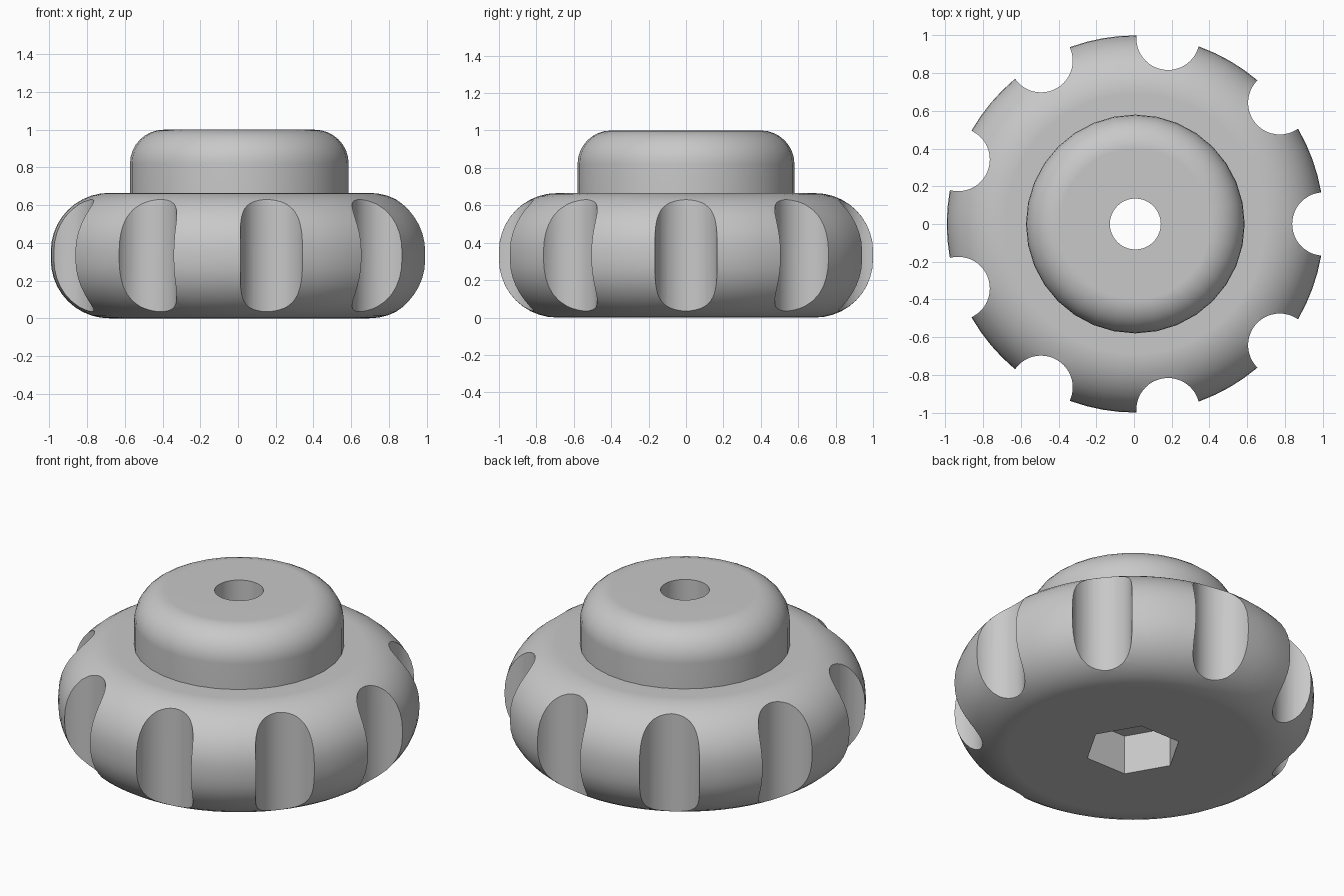
import bpy
import bmesh
from math import sin, cos, pi, tau, radians
from mathutils import Vector, Matrix

old = bpy.data.objects.get("Cube")
if old:
    bpy.data.objects.remove(old, do_unlink=True)

CENTRE_X = 0.007      # the uneven rim places the axis slightly off centre
RIM_R, RIM_H, RIM_FILLET = 1.0, 0.665, 0.31
HUB_R, HUB_TOP, HUB_FILLET = 0.58, 1.0, 0.18
GRIPS, GRIP_R = 9, 0.168

grey = bpy.data.materials.new("plain grey")
grey.use_nodes = True
colour = (0.58, 0.58, 0.58, 1)
grey.diffuse_color = colour
grey.node_tree.nodes["Principled BSDF"].inputs["Base Color"].default_value = colour


def finish(bm, name):
    bmesh.ops.recalc_face_normals(bm, faces=bm.faces)
    mesh = bpy.data.meshes.new(name)
    bm.to_mesh(mesh)
    bm.free()
    obj = bpy.data.objects.new(name, mesh)
    obj.data.materials.append(grey)
    bpy.context.collection.objects.link(obj)
    return obj


def arc(r, z, radius, start, end, steps=10):
    angles = [start + (end - start) * i / steps for i in range(steps + 1)]
    return [(r + radius * cos(a), z + radius * sin(a)) for a in angles]


def lathe(name, profile, steps):
    bm = bmesh.new()
    verts = [bm.verts.new((r, 0, z)) for r, z in profile]
    edges = [bm.edges.new(pair) for pair in zip(verts, verts[1:])]
    bmesh.ops.spin(bm, geom=verts + edges, cent=(0, 0, 0), axis=(0, 0, 1),
                   angle=tau, steps=steps)
    bmesh.ops.remove_doubles(bm, verts=bm.verts, dist=0.0001)
    # Merge the end fans into single flat caps
    bmesh.ops.dissolve_limit(bm, angle_limit=radians(0.1),
                             verts=bm.verts, edges=bm.edges)
    return finish(bm, name)


def prism(name, sides, radius, bottom, top, centres=((0, 0),)):
    bm = bmesh.new()
    for x, y in centres:
        ring = [bm.verts.new((x + radius * cos(tau * i / sides),
                              y + radius * sin(tau * i / sides), bottom))
                for i in range(sides)]
        base = bm.faces.new(ring)
        up = bmesh.ops.extrude_face_region(bm, geom=[base])["geom"]
        bmesh.ops.translate(bm, vec=Vector((0, 0, top - bottom)),
                            verts=[g for g in up if isinstance(g, bmesh.types.BMVert)])
    return finish(bm, name)


def combine(target, tool, operation):
    tool.hide_render = True
    mod = target.modifiers.new(tool.name, "BOOLEAN")
    mod.operation, mod.object, mod.solver = operation, tool, "EXACT"
    bpy.ops.object.select_all(action="DESELECT")
    bpy.context.view_layer.objects.active = target
    target.select_set(True)
    bpy.ops.object.modifier_apply(modifier=mod.name)
    bpy.data.objects.remove(tool, do_unlink=True)


# Rounded hand wheel
inner = RIM_R - RIM_FILLET
knob = lathe("knob", [(0, 0)]
             + arc(inner, RIM_FILLET, RIM_FILLET, -pi / 2, 0)
             + arc(inner, RIM_H - RIM_FILLET, RIM_FILLET, 0, pi / 2)
             + [(0, RIM_H)], 72)

# Raised hub with a filleted top edge
hub = lathe("hub", [(0, 0.4), (HUB_R, 0.4)]
            + arc(HUB_R - HUB_FILLET, HUB_TOP - HUB_FILLET, HUB_FILLET, 0, pi / 2, 8)
            + [(0, HUB_TOP)], 32)
combine(knob, hub, "UNION")

# Finger grips around the rim
spots = [(RIM_R * cos(tau * i / GRIPS), RIM_R * sin(tau * i / GRIPS))
         for i in range(GRIPS)]
combine(knob, prism("grip_cutter", 48, GRIP_R, -0.1, 0.8, spots), "DIFFERENCE")

# Through bore and hexagonal nut pocket underneath
combine(knob, prism("bore_cutter", 40, 0.135, -0.1, 1.1), "DIFFERENCE")
combine(knob, prism("nut_pocket_cutter", 6, 0.268, -0.1, 0.24), "DIFFERENCE")

# Smooth curved surfaces, keep the cut edges crisp and flats flat
knob.data.transform(Matrix.Translation((CENTRE_X, 0, 0)))
bpy.ops.object.shade_smooth_by_angle(angle=radians(30))
weighted = knob.modifiers.new("flat caps", "WEIGHTED_NORMAL")
weighted.keep_sharp = True
